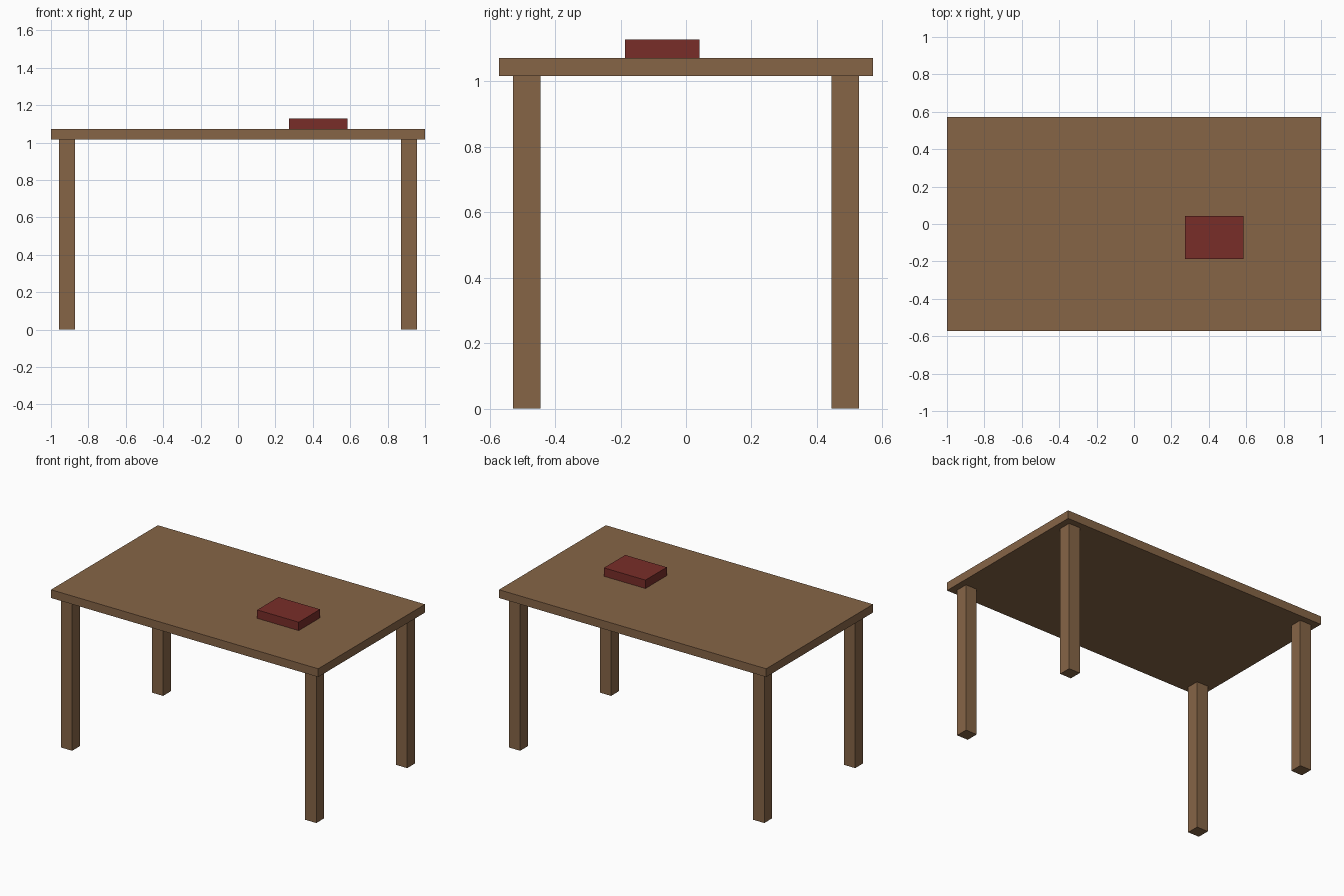
import bpy

if "Cube" in bpy.data.objects:
    bpy.data.objects.remove(bpy.data.objects["Cube"])


def material(name, color):
    mat = bpy.data.materials.new(name)
    mat.diffuse_color = (*color, 1.0)
    mat.use_nodes = True
    mat.node_tree.nodes["Principled BSDF"].inputs["Base Color"].default_value = mat.diffuse_color
    return mat


def box(name, low, high, mat):
    """Axis-aligned box between two opposite corners."""
    center = [(a + b) / 2 for a, b in zip(low, high)]
    bpy.ops.mesh.primitive_cube_add(size=1, location=center)
    obj = bpy.context.object
    obj.name = name
    obj.scale = [b - a for a, b in zip(low, high)]
    bpy.ops.object.transform_apply(location=False, rotation=False, scale=True)
    obj.data.materials.append(mat)
    return obj


wood = material("wood", (0.24, 0.13, 0.062))
red = material("red_cover", (0.19, 0.027, 0.022))

UNDERSIDE, TOP = 1.016, 1.072

# Table top
box("table_top", (-1, -0.571, UNDERSIDE), (1, 0.571, TOP), wood)

# Four square legs, set in from the corners
LEG = 0.084
for side, sx in (("left", -1), ("right", 1)):
    for end, sy in (("front", -1), ("back", 1)):
        x, y = sx * 0.914, sy * 0.486
        box(f"{end}_{side}_leg",
            (x - LEG / 2, y - LEG / 2, 0),
            (x + LEG / 2, y + LEG / 2, UNDERSIDE), wood)

# Book lying on the table
box("book", (0.274, -0.186, TOP), (0.585, 0.042, 1.129), red)
